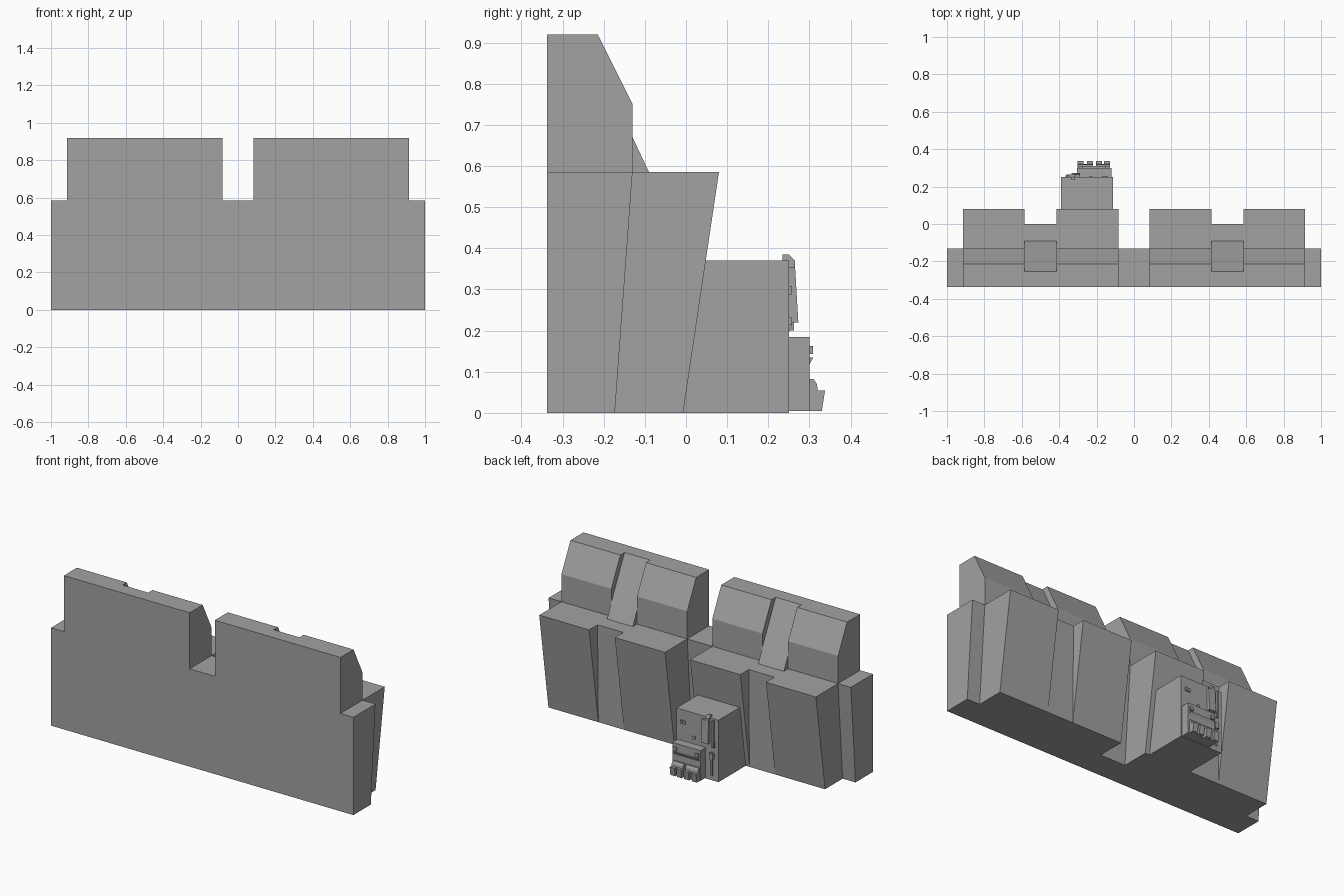
import bpy, bmesh

stone = bpy.data.materials.new("mid_grey")
stone.diffuse_color = (0.36, 0.36, 0.36, 1)


def finish(bm, name):
    bmesh.ops.remove_doubles(bm, verts=bm.verts, dist=1e-5)
    bmesh.ops.recalc_face_normals(bm, faces=bm.faces)
    me = bpy.data.meshes.new(name)
    bm.to_mesh(me)
    bm.free()
    me.materials.append(stone)
    ob = bpy.data.objects.new(name, me)
    bpy.context.collection.objects.link(ob)
    return ob


def cap(bm, x, profile):
    bm.faces.new([bm.verts.new((x, y, z)) for y, z in profile])


def sweep(bm, x0, x1, profile):
    """Open tube: a (y, z) profile carried along x."""
    for a, b in zip(profile, profile[1:] + profile[:1]):
        bm.faces.new([bm.verts.new(p) for p in
                      ((x0, *a), (x1, *a), (x1, *b), (x0, *b))])


def prism(name, x0, x1, profile):
    bm = bmesh.new()
    sweep(bm, x0, x1, profile)
    cap(bm, x0, profile)
    cap(bm, x1, profile)
    return finish(bm, name)


def box(name, x0, x1, y0, y1, z0, z1):
    return prism(name, x0, x1, [(y0, z0), (y1, z0), (y1, z1), (y0, z1)])


# Wall: three profiles swept in slices along x
F, H, T = -0.338, 0.585, 0.92
low = [(F, 0), (-0.173, 0), (-0.13, H), (F, H)]
bay = [(F, 0), (-0.173, 0), (-0.007, 0), (0.08, H), (-0.13, H), (-0.13, 0.67),
       (-0.13, 0.75), (-0.215, T), (-0.255, T), (F, T), (F, H)]
groove = [(F, 0), (-0.173, 0), (-0.007, 0), (0, H), (-0.09, H), (-0.13, 0.67),
          (-0.255, T), (F, T), (F, H)]
bm = bmesh.new()
sweep(bm, -0.083, 0.083, low)
for s in (-1, 1):
    for a, b, prof in ((0.083, 0.415, bay), (0.415, 0.585, groove),
                       (0.585, 0.915, bay), (0.915, 1, low)):
        sweep(bm, s * a, s * b, prof)
    cap(bm, s, low)
    for x in (0.083, 0.915):      # buttress and merlon sides
        cap(bm, s * x, [(-0.173, 0), (-0.007, 0), (0.08, H), (-0.13, H)])
        cap(bm, s * x, [(F, H), (-0.13, H), (-0.13, 0.67), (-0.13, 0.75),
                        (-0.215, T), (-0.255, T), (F, T)])
    for x in (0.415, 0.585):      # groove and ramp sides
        cap(bm, s * x, [(-0.007, 0), (0.08, H), (0, H)])
        cap(bm, s * x, [(-0.13, H), (-0.09, H), (-0.13, 0.67)])
        cap(bm, s * x, [(-0.13, 0.67), (-0.13, 0.75), (-0.215, T), (-0.255, T)])
finish(bm, "wall")

# Cabinets behind the wall
prism("cabinet", -0.39, -0.112, [(-0.007, 0), (0.25, 0), (0.25, 0.37), (0.048, 0.37)])
box("lower_cabinet", -0.305, -0.12, 0.25, 0.30, 0.004, 0.185)

# Cabinet fittings
for i, x in enumerate((-0.165, -0.147)):
    box(f"button_{i}", x - 0.007, x + 0.007, 0.25, 0.257, 0.288, 0.308)
box("small_button", -0.238, -0.222, 0.25, 0.257, 0.215, 0.232)
prism("hook_panel", -0.335, -0.29, [(0.25, 0.22), (0.273, 0.22), (0.265, 0.355), (0.25, 0.355)])
prism("hook_top", -0.335, -0.315, [(0.235, 0.37), (0.25, 0.355), (0.265, 0.355),
                                   (0.265, 0.37), (0.25, 0.385), (0.235, 0.385)])
box("side_rod", -0.362, -0.352, 0.25, 0.262, 0.20, 0.36)
prism("rod_tip", -0.366, -0.348, [(0.25, 0.195), (0.258, 0.215), (0.258, 0.235), (0.25, 0.235)])
box("lever_stem", -0.355, -0.345, 0.25, 0.26, 0.03, 0.17)
box("lever_head", -0.362, -0.338, 0.25, 0.265, 0.13, 0.165)

# Lower cabinet fittings: vents, shelf and two pairs of trays
for i, x in enumerate((-0.285, -0.14)):
    box(f"vent_{i}", x - 0.012, x + 0.012, 0.30, 0.309, 0.143, 0.163)
prism("shelf", -0.295, -0.13, [(0.30, 0.118), (0.309, 0.134), (0.30, 0.134)])
for i, (x0, x1) in enumerate(((-0.303, -0.219), (-0.203, -0.128))):
    prism(f"tray_back_{i}", x0, x1, [(0.30, 0.004), (0.316, 0.004), (0.32, 0.055),
                                     (0.318, 0.07), (0.31, 0.082), (0.30, 0.082)])
    for side, (a, b) in (("left", (x0, x0 + 0.032)), ("right", (x1 - 0.032, x1))):
        prism(f"tray_{side}_{i}", a, b, [(0.31, 0.004), (0.33, 0.004),
                                         (0.338, 0.055), (0.31, 0.055)])
